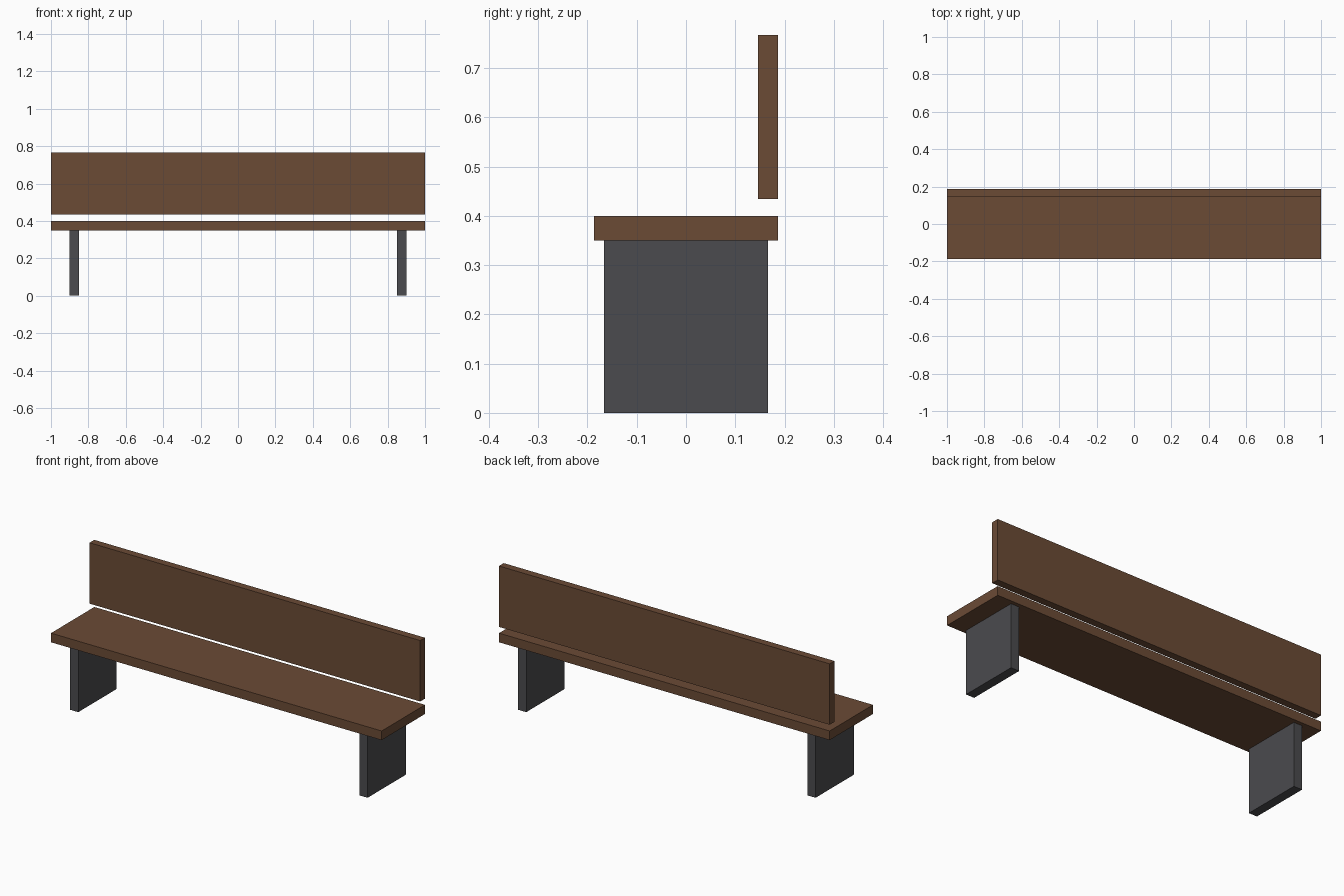
import bpy

cube = bpy.data.objects.get("Cube")
if cube:
    bpy.data.objects.remove(cube, do_unlink=True)


def make_material(name, rgb):
    mat = bpy.data.materials.new(name)
    mat.use_nodes = True
    color = (*rgb, 1.0)
    mat.diffuse_color = color
    for node in mat.node_tree.nodes:
        if node.type == "BSDF_PRINCIPLED":
            node.inputs["Base Color"].default_value = color
    return mat


def add_box(name, low, high, mat):
    """Add a flat-sided box spanning two opposite corners."""
    centre = [(a + b) / 2 for a, b in zip(low, high)]
    size = [b - a for a, b in zip(low, high)]
    bpy.ops.mesh.primitive_cube_add(size=1, location=centre)
    obj = bpy.context.object
    obj.name = name
    obj.scale = size
    bpy.ops.object.transform_apply(location=False, rotation=False, scale=True)
    obj.data.materials.append(mat)
    return obj


wood = make_material("brown wood", (0.147, 0.07, 0.036))
metal = make_material("dark grey metal", (0.07, 0.07, 0.077))

SEAT_HALF_DEPTH = 0.187
LEG_HALF_DEPTH = 0.166
SEAT_BOTTOM, SEAT_TOP = 0.35, 0.4

# Seat plank and floating backrest plank
add_box("seat", (-1, -SEAT_HALF_DEPTH, SEAT_BOTTOM), (1, SEAT_HALF_DEPTH, SEAT_TOP), wood)
add_box("backrest", (-1, 0.146, 0.434), (1, SEAT_HALF_DEPTH, 0.767), wood)

# Slab legs, one near each end
for side, x in (("left", 0.875), ("right", -0.875)):
    add_box(side + "_leg", (x - 0.025, -LEG_HALF_DEPTH, 0),
            (x + 0.025, LEG_HALF_DEPTH, SEAT_BOTTOM), metal)
